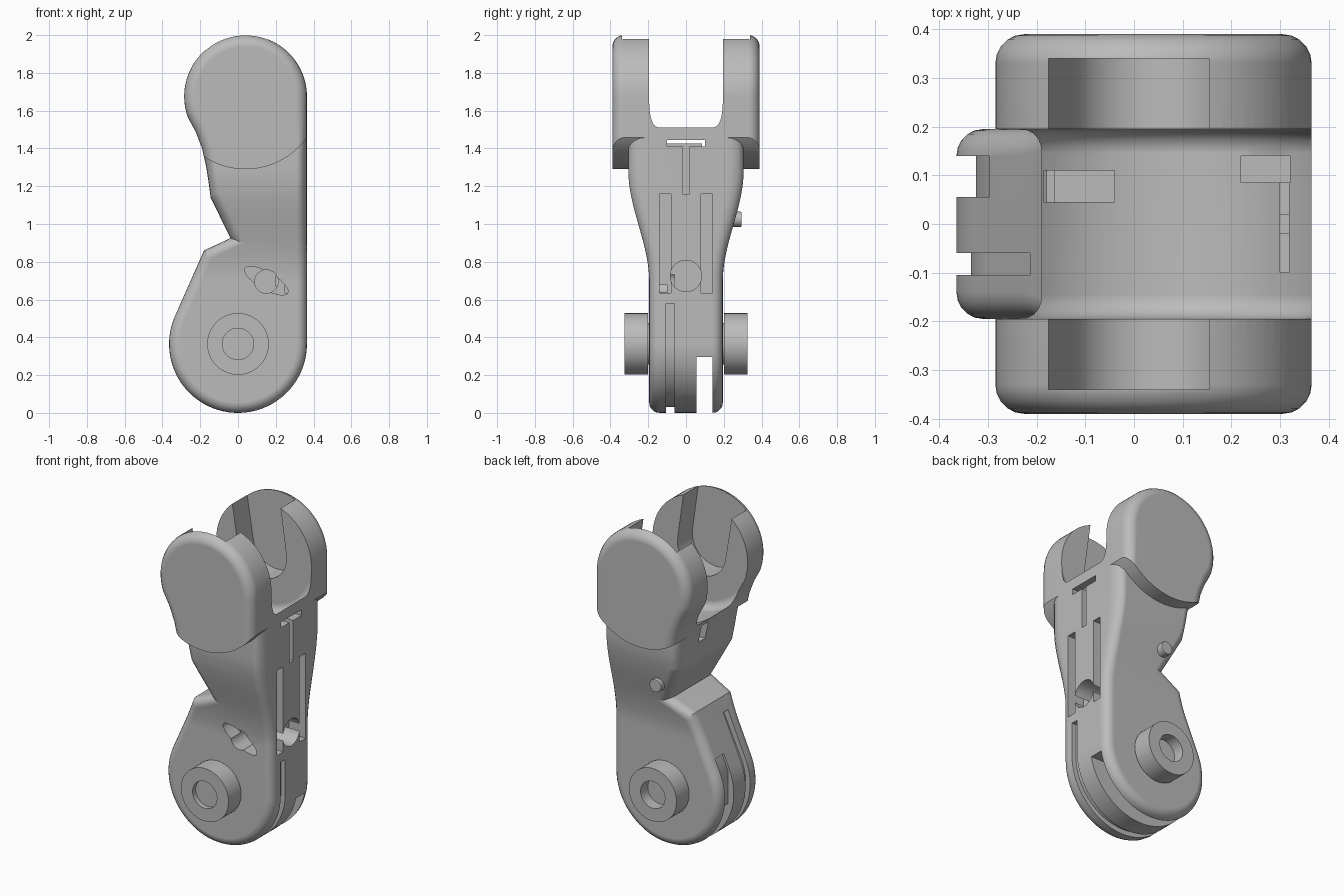
import bpy
import bmesh
from math import cos, sin, radians
from mathutils import Matrix, Vector

default_cube = bpy.data.objects.get("Cube")
if default_cube:
    bpy.data.objects.remove(default_cube, do_unlink=True)

grey = bpy.data.materials.new("plain grey")
grey.use_nodes = True
grey_value = (0.5, 0.5, 0.5, 1)
grey.diffuse_color = grey_value
grey.node_tree.nodes["Principled BSDF"].inputs["Base Color"].default_value = grey_value

# Main pivots in the x-z plane
LOW_PIVOT = (0, 0.365)
TOP_PIVOT = (0.04, 1.675)
GAP_PIVOT = (0.04, 1.69)
LOW_R = 0.365
TOP_R = 0.325
HALF = 0.195


def arc(centre, radius, start, end, steps):
    angles = [radians(start + (end - start) * i / steps) for i in range(steps + 1)]
    return [(centre[0] + radius * cos(a), centre[1] + radius * sin(a)) for a in angles]


def circle(centre, radius, steps=48):
    return arc(centre, radius, 0, 360, steps)[:-1]


def rect(x0, x1, z0, z1):
    return [(x0, z0), (x1, z0), (x1, z1), (x0, z1)]


def prism(name, points, y0, y1, bevel=0.0, segments=5, reshape=None):
    """Extrude an x-z outline along y, rounding both rims if asked."""
    bm = bmesh.new()
    face = bm.faces.new([bm.verts.new((x, y0, z)) for x, z in points])
    extruded = bmesh.ops.extrude_face_region(bm, geom=[face])["geom"]
    moved = [v for v in extruded if isinstance(v, bmesh.types.BMVert)]
    bmesh.ops.translate(bm, verts=moved, vec=(0, y1 - y0, 0))
    if not any(f for f in bm.faces if all(abs(v.co.y - y0) < 1e-5 for v in f.verts)):
        bm.faces.new([v for v in bm.verts if v not in moved])
    if bevel:
        rims = [e for e in bm.edges if abs(e.verts[0].co.y - e.verts[1].co.y) < 1e-5]
        bmesh.ops.bevel(bm, geom=rims, offset=bevel, segments=segments, profile=0.5,
                        affect='EDGES', clamp_overlap=False)
    if reshape:
        reshape(bm)
    bmesh.ops.recalc_face_normals(bm, faces=bm.faces)
    mesh = bpy.data.meshes.new(name)
    bm.to_mesh(mesh)
    bm.free()
    mesh.materials.append(grey)
    obj = bpy.data.objects.new(name, mesh)
    bpy.context.collection.objects.link(obj)
    return obj


def combine(target, other, operation='DIFFERENCE'):
    mod = target.modifiers.new("combine", 'BOOLEAN')
    mod.operation = operation
    mod.solver = 'EXACT'
    mod.object = other
    bpy.context.view_layer.objects.active = target
    bpy.ops.object.modifier_apply(modifier=mod.name)
    bpy.data.objects.remove(other, do_unlink=True)


def cut(target, points, y0, y1, **options):
    combine(target, prism("cutter", points, y0, y1, **options))


def flare(bm):
    """Widen the body smoothly from the lower knuckle up to the fork."""
    low, high = 0.7, 1.28
    for i in range(15):
        z = low + (high - low) * i / 14
        bmesh.ops.bisect_plane(bm, geom=bm.verts[:] + bm.edges[:] + bm.faces[:],
                               plane_co=(0, 0, z), plane_no=(0, 0, 1))
    for v in bm.verts:
        t = min(max((v.co.z - low) / (high - low), 0), 1)
        v.co.y *= 1 + 0.564 * t * t * (3 - 2 * t)


# Body with its waist notch
outline = arc(LOW_PIVOT, LOW_R, 0, -205, 44)
outline += [(-0.18, 0.86), (-0.04, 0.925), (-0.145, 1.14), (-0.154, 1.21), (-0.168, 1.3),
            (-0.19, 1.4), (-0.225, 1.49)]
outline += arc(TOP_PIVOT, TOP_R, 200, 0, 44)
body = prism("finger_link_body", outline, -HALF, HALF, bevel=0.055, reshape=flare)

# Thick rounded cheeks of the fork, trimmed below by an arc
cheeks = prism("fork_cheeks", outline, -0.39, 0.39, bevel=0.06)
combine(cheeks, prism("trim", circle(GAP_PIVOT, 0.4, 96), -0.5, 0.5), 'INTERSECT')
combine(body, cheeks, 'UNION')

# Gap between the cheeks, with a filleted concave floor
gap = arc(GAP_PIVOT, 0.371, 195, 345, 40) + [(0.7, 2.3), (-0.7, 2.3)]
cut(body, gap, -HALF, HALF, bevel=0.05)

# Leaning snap-in sockets on the inner cheek faces
socket = arc((0.03, 1.68), 0.165, 188, 368, 28) + [(0.138, 2.1), (-0.205, 2.1)]
for side in (-1, 1):
    ends = sorted((side * 0.15, side * 0.34))
    cut(body, socket, *ends)

# Tendon openings in the fork floor
cut(body, rect(-0.185, -0.04, 1.27, 1.5), 0.045, 0.11)
cut(body, rect(0.22, 0.32, 1.25, 1.6), 0.085, 0.14)

# Grooves in the flat side: two long slots, a cross bar and its stem
for side in (-1, 1):
    ends = sorted((side * 0.08, side * 0.14))
    cut(body, rect(0.25, 0.5, 0.635, 1.16), *ends)
bar = prism("cutter", rect(0.3, 0.5, 1.41, 1.445), -0.1, 0.1)
combine(bar, prism("stem", rect(0.3, 0.5, 1.16, 1.42), -0.018, 0.018), 'UNION')
combine(body, bar)

# Round hole in the flat side
side_hole = prism("cutter", circle((0, 0), 0.083), -0.15, 0.15)
side_hole.data.transform(Matrix.Translation((0.35, 0, 0.725)) @ Matrix.Rotation(radians(90), 4, 'Z'))
combine(body, side_hole)

# Narrow tendon groove wrapping the lower knuckle
along = Vector((sin(radians(25)), cos(radians(25)))) * 0.29
inner = arc(LOW_PIVOT, 0.335, 0, -205, 44)
outer = arc(LOW_PIVOT, 0.5, -205, 0, 44)
wrap = [(0.335, 0.58)] + inner + [tuple(Vector(inner[-1]) + along),
                                 tuple(Vector(outer[0]) + along)] + outer + [(0.5, 0.58)]
cut(body, wrap, -0.105, -0.06)

# Wide slot through the foot and up the sloped side
cut(body, [(-0.5, -0.1), (0.5, -0.1), (0.5, 0.295), (-0.325, 0.295),
           (-0.325, 0.5), (-0.285, 0.59), (-0.5, 0.69)], 0.055, 0.14)

# Slanted front slot with a deeper round hole
tilt = Matrix.Rotation(radians(30), 4, 'Y')
slot = prism("cutter", [(x * 0.13, z * 0.045) for x, z in circle((0, 0), 1)], -0.3, -0.1)
slot.data.transform(Matrix.Translation((0.15, 0, 0.7)) @ tilt)
combine(body, slot)
cut(body, circle((0.15, 0.695), 0.062), -0.3, -0.06)

# Hub bosses with recessed centres, each on a slim collar
for side, label, depth in ((-1, "front", 0.03), (1, "back", 0.07)):
    boss = prism(label + "_hub_boss", circle(LOW_PIVOT, 0.163, 64),
                 *sorted((side * 0.202, side * 0.325)))
    collar = prism("collar", circle(LOW_PIVOT, 0.11), *sorted((side * 0.18, side * 0.22)))
    combine(boss, collar, 'UNION')
    cut(boss, circle(LOW_PIVOT, 0.083), *sorted((side * (0.325 - depth), side * 0.4)))

# Small stop pin on the back
prism("stop_pin", circle((0.005, 1.025), 0.04, 32), 0.18, 0.295, bevel=0.006, segments=2)

# Smooth curved faces while keeping crisp edges
for obj in list(bpy.context.collection.objects):
    if obj.type != 'MESH' or grey.name not in obj.data.materials:
        continue
    bpy.ops.object.select_all(action='DESELECT')
    obj.select_set(True)
    bpy.context.view_layer.objects.active = obj
    bpy.ops.object.shade_smooth_by_angle(angle=radians(28))
    weighted = obj.modifiers.new("even shading", 'WEIGHTED_NORMAL')
    weighted.keep_sharp = True
